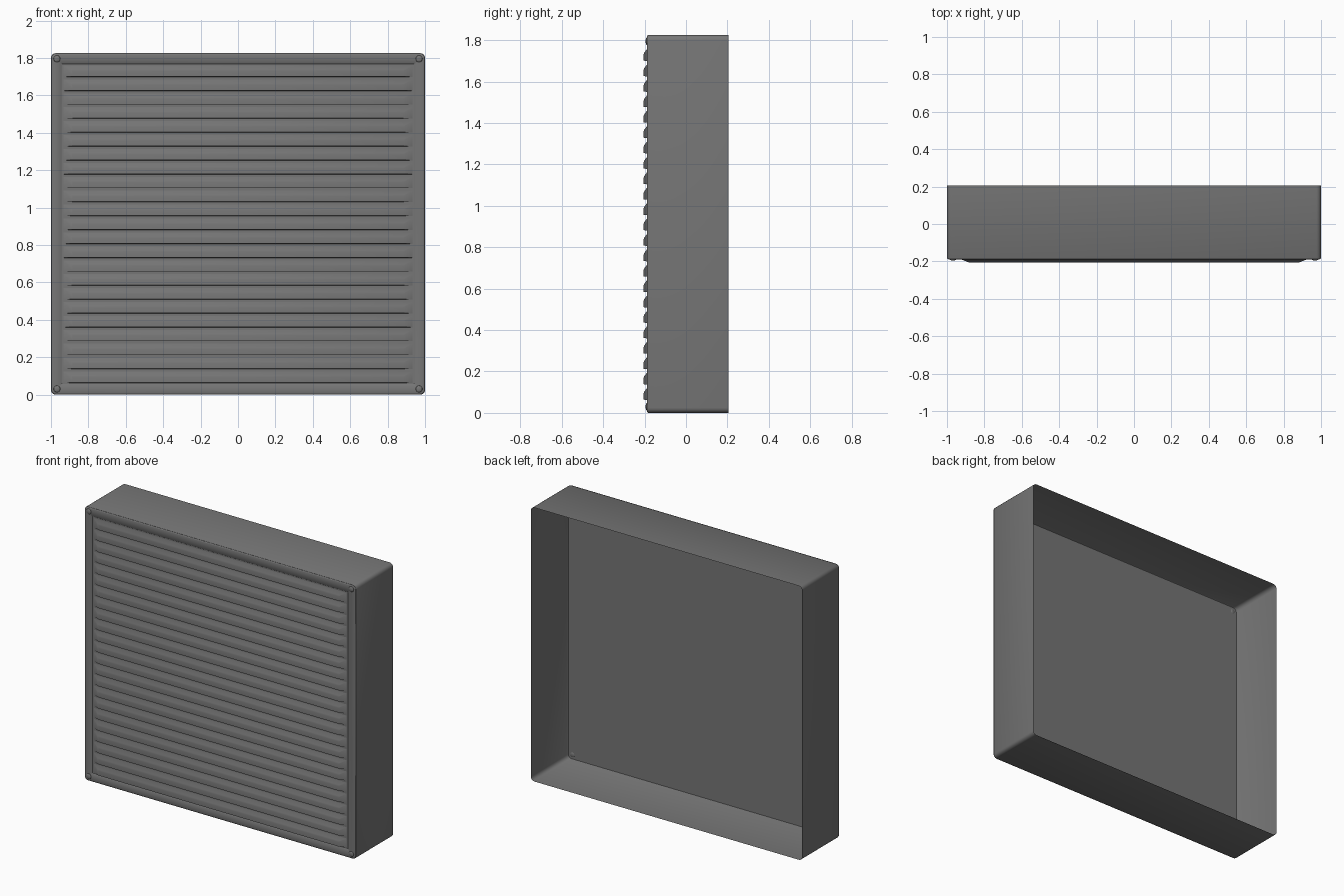
import bpy, bmesh, math

if "Cube" in bpy.data.objects:
    bpy.data.objects.remove(bpy.data.objects["Cube"], do_unlink=True)

HEIGHT, BACK, FRONT, FLOOR = 1.825, 0.205, -0.189, -0.186
BORDER = 0.057
SLATS = 23
PITCH = (HEIGHT - 2 * BORDER) / SLATS

grey = bpy.data.materials.new("dark grey metal")
grey.use_nodes = True
colour = (0.18, 0.18, 0.18, 1)
grey.diffuse_color = colour
grey.node_tree.nodes["Principled BSDF"].inputs["Base Color"].default_value = colour


def finish(name, bm, angle=30):
    bmesh.ops.recalc_face_normals(bm, faces=bm.faces)
    mesh = bpy.data.meshes.new(name)
    bm.to_mesh(mesh)
    bm.free()
    mesh.materials.append(grey)
    obj = bpy.data.objects.new(name, mesh)
    bpy.context.collection.objects.link(obj)
    bpy.ops.object.select_all(action="DESELECT")
    obj.select_set(True)
    bpy.context.view_layer.objects.active = obj
    bpy.ops.object.shade_smooth_by_angle(angle=math.radians(angle))
    return obj


def rounded_loop(bm, inset, radius, y, steps=4):
    """Rounded rectangle of vertices, inset from the outer size."""
    w, h = 1 - inset - radius, HEIGHT / 2 - inset - radius
    verts = []
    for q, (sx, sz) in enumerate([(1, 1), (-1, 1), (-1, -1), (1, -1)]):
        for i in range(steps + 1):
            a = math.pi / 2 * (q + i / steps)
            verts.append(bm.verts.new((sx * w + radius * math.cos(a), y,
                                       HEIGHT / 2 + sz * h + radius * math.sin(a))))
    return verts


def bridge(bm, a, b):
    n = len(a)
    for i in range(n):
        bm.faces.new((a[i], a[(i + 1) % n], b[(i + 1) % n], b[i]))


# Housing: open-backed walls, rounded front frame and shallow recess edge
bm = bmesh.new()
sections = [(0, 0.025, BACK), (0, 0.025, FRONT + 0.008), (0.003, 0.022, FRONT + 0.002),
            (0.009, 0.018, FRONT), (BORDER - 0.003, 0.005, FRONT),
            (BORDER, 0.003, FLOOR)]
loops = [rounded_loop(bm, *s) for s in sections]
for a, b in zip(loops, loops[1:]):
    bridge(bm, a, b)
finish("housing", bm, 50)

# Flat panel behind the slats
bm = bmesh.new()
bm.faces.new(rounded_loop(bm, 0.001, 0.024, FLOOR))
finish("back_panel", bm)

# Louvre slat: flat underside, sloped top, tapered ends, repeated upwards
bm = bmesh.new()
profile = [(0, 0.005), (0.019, 0.007), (0.019, 0.036), (0.016, 0.045), (0, 0.066)]
rings = []
for side in (-1, 1):
    ring = [bm.verts.new((side * (0.932 - 2.5 * d), FLOOR - d, BORDER + z)) for d, z in profile]
    bm.faces.new(ring)
    rings.append(ring)
bridge(bm, *rings)
slat = finish("louvre_slats", bm, 50)
array = slat.modifiers.new("repeat", "ARRAY")
array.count = SLATS
array.use_relative_offset = False
array.use_constant_offset = True
array.constant_offset_displace = (0, 0, PITCH)

# Domed corner screws
for side, label in ((-1, "right"), (1, "left")):
    for z, level in ((0.03, "lower"), (HEIGHT - 0.03, "upper")):
        bm = bmesh.new()
        bmesh.ops.create_uvsphere(bm, u_segments=16, v_segments=8, radius=0.018)
        for v in bm.verts:
            v.co = (v.co.x + side * 0.968, v.co.y * 0.35 + FRONT, v.co.z + z)
        finish(f"{level}_{label}_screw", bm, 60)
